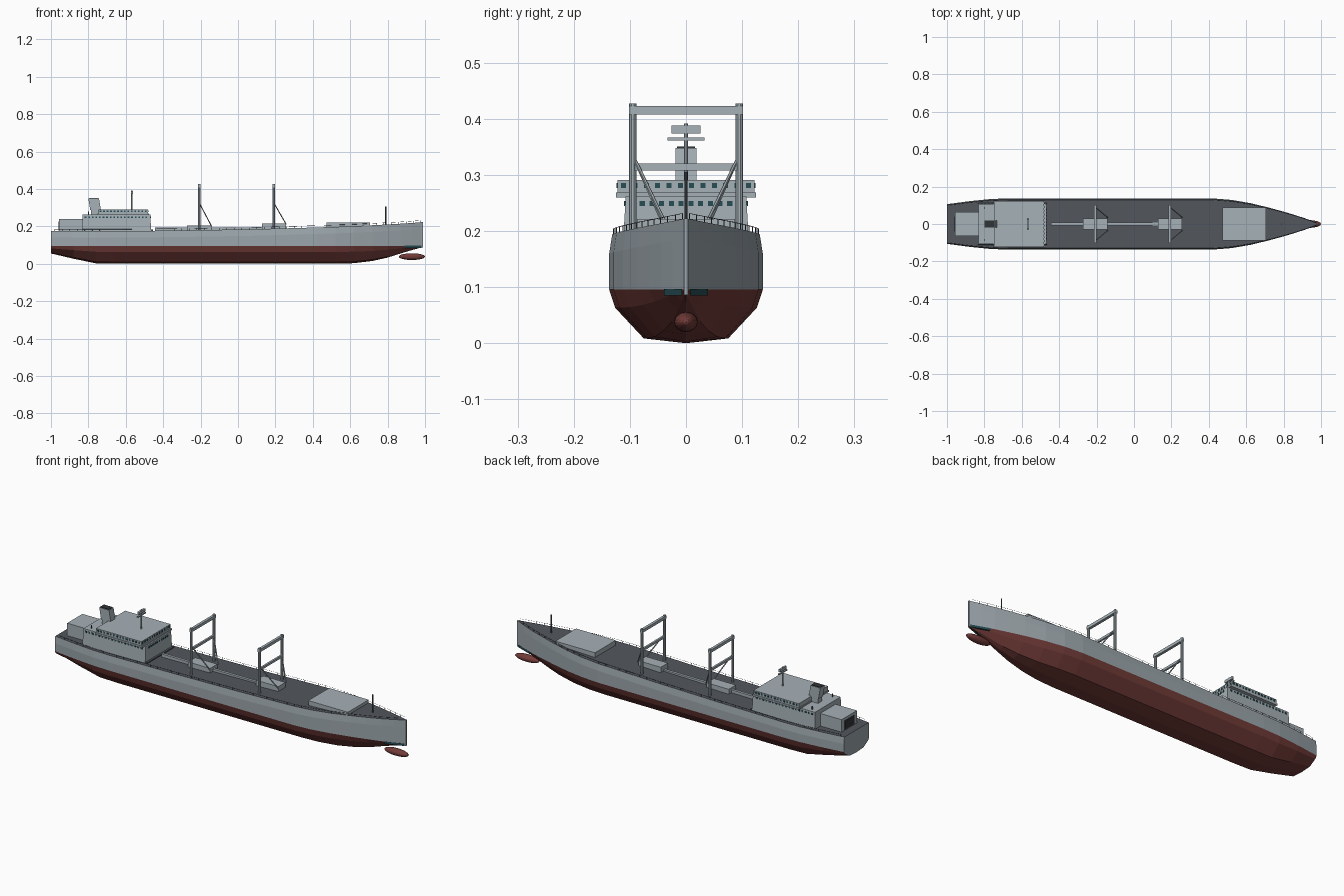
import bpy, bmesh, math
from mathutils import Vector

if "Cube" in bpy.data.objects:
    bpy.data.objects.remove(bpy.data.objects["Cube"])


def material(name, rgb):
    m = bpy.data.materials.new(name)
    m.diffuse_color = (*rgb, 1)
    m.use_nodes = True
    m.node_tree.nodes["Principled BSDF"].inputs["Base Color"].default_value = m.diffuse_color
    return m


GREY = material("hull_grey", (0.33, 0.38, 0.41))
LIGHT = material("house_grey", (0.38, 0.44, 0.47))
RED = material("bottom_red", (0.17, 0.045, 0.04))
DECK = material("deck_dark", (0.085, 0.095, 0.11))
GLASS = material("window_teal", (0.02, 0.075, 0.09))
DARK = material("black_grey", (0.03, 0.035, 0.04))


def finish(name, bm, *mats):
    bmesh.ops.recalc_face_normals(bm, faces=bm.faces)
    me = bpy.data.meshes.new(name)
    bm.to_mesh(me)
    bm.free()
    for m in mats:
        me.materials.append(m)
    ob = bpy.data.objects.new(name, me)
    bpy.context.collection.objects.link(ob)
    return ob


def add_box(bm, lo, hi, taper=(1, 1), shift=0):
    """Box between two corners; the top can taper and lean along x."""
    c = (Vector(lo) + Vector(hi)) / 2
    s = Vector(hi) - Vector(lo)
    for v in bmesh.ops.create_cube(bm, size=1)["verts"]:
        top = v.co.z > 0
        tx, ty = taper if top else (1, 1)
        v.co = c + Vector((v.co.x * s.x * tx + (shift if top else 0), v.co.y * s.y * ty, v.co.z * s.z))


def box(name, lo, hi, mat=LIGHT, **kw):
    bm = bmesh.new()
    add_box(bm, lo, hi, **kw)
    return finish(name, bm, mat)


def add_rod(bm, a, b, r, sides=8):
    a, b = Vector(a), Vector(b)
    d = b - a
    vs = bmesh.ops.create_cone(bm, cap_ends=True, segments=sides, radius1=r, radius2=r, depth=d.length)["verts"]
    q = d.to_track_quat("Z", "Y")
    for v in vs:
        v.co = q @ v.co + (a + b) / 2


# Hull stations: x, half beam, keel height, deck height, bilge fullness
WL = 0.096
ST = [(-1.0, 0.106, 0.055, 0.174, 0.55), (-0.88, 0.122, 0.027, 0.174, 0.55),
      (-0.76, 0.134, 0.002, 0.174, 0.55), (-0.66, 0.137, 0, 0.174, 0.55),
      (-0.3, 0.137, 0, 0.178, 0.55), (0.1, 0.137, 0, 0.185, 0.55),
      (0.42, 0.137, 0, 0.194, 0.55), (0.52, 0.129, 0, 0.197, 0.54),
      (0.62, 0.112, 0.003, 0.201, 0.5), (0.72, 0.088, 0.015, 0.206, 0.45),
      (0.80, 0.066, 0.033, 0.210, 0.38), (0.87, 0.045, 0.055, 0.214, 0.32),
      (0.93, 0.024, 0.073, 0.218, 0.3), (0.985, 0.003, 0.088, 0.222, 0.3)]


def sheer(x):
    for a, b in zip(ST, ST[1:]):
        if x <= b[0]:
            t = (x - a[0]) / (b[0] - a[0])
            return (a[1] + (b[1] - a[1]) * t) * 0.96, a[3] + (b[3] - a[3]) * t


bm = bmesh.new()
rings = []
for x, b, k, d, f in ST:
    h = WL - k
    half = [(b * 0.96, d), (b, d - 0.035), (b, WL), (b * (0.62 + 0.55 * f), k + h * 0.66), (b * f, k + h * 0.09)]
    pts = half + [(0, k)] + [(-y, z) for y, z in reversed(half)]
    rings.append([bm.verts.new((x, y, z)) for y, z in pts])
for r, s in zip(rings, rings[1:]):
    n = len(r)
    for i in range(n):
        j = (i + 1) % n
        face = bm.faces.new((r[i], s[i], s[j], r[j]))
        face.material_index = 2 if j == 0 else (1 if 2 <= i <= 7 else 0)
for r in (rings[0], rings[-1]):
    bm.faces.new(r)
hull = finish("hull", bm, GREY, RED, DECK)

# Bulbous bow, stem bar and dark bow patches
bm = bmesh.new()
for v in bmesh.ops.create_uvsphere(bm, u_segments=16, v_segments=12, radius=1)["verts"]:
    v.co = Vector((0.93 + v.co.z * 0.07, v.co.x * 0.021, 0.038 + v.co.y * 0.018))
bulb = finish("bulbous_bow", bm, RED)
box("stem_bar", (0.979, -0.004, 0.086), (0.988, 0.004, 0.222), GREY)
bm = bmesh.new()
for s in (-1, 1):
    ring = [[bm.verts.new((x, s * y, z)) for x, y in ((0.89, 0.012), (0.89, 0.039), (0.98, 0.007))]
            for z in (0.085, 0.0965)]
    for t in ring:
        bm.faces.new(t)
    for i in range(3):
        j = (i + 1) % 3
        bm.faces.new((ring[0][i], ring[0][j], ring[1][j], ring[1][i]))
finish("bow_patches", bm, GLASS)

# Superstructure
box("lower_house", (-0.834, -0.113, 0.165), (-0.465, 0.113, 0.262), taper=(0.985, 0.95))
box("bridge_deck", (-0.75, -0.125, 0.260), (-0.475, 0.125, 0.269))
box("bridge", (-0.747, -0.122, 0.267), (-0.481, 0.122, 0.291))
box("aft_house", (-0.957, -0.064, 0.165), (-0.83, 0.064, 0.240))
box("aft_door", (-0.959, -0.04, 0.178), (-0.95, 0.04, 0.225), DARK)
box("funnel", (-0.79, -0.019, 0.288), (-0.733, 0.019, 0.348), shift=-0.01)
box("funnel_base", (-0.785, -0.016, 0.255), (-0.74, 0.016, 0.29))
box("funnel_cap", (-0.797, -0.016, 0.345), (-0.746, 0.016, 0.351), DARK)
box("house_step", (-0.467, -0.112, 0.165), (-0.455, 0.112, 0.182), DECK)

# Window rows: front, back and both sides
bm = bmesh.new()
w = 0.0045


def window_rows(x0, x1, xn, yw, yn, z, xf, ys):
    for i in range(xn):
        x = x0 + (x1 - x0) * i / (xn - 1)
        for s in (-1, 1):
            add_box(bm, (x - w, s * ys - 0.002, z - w), (x + w, s * ys + 0.002, z + w))
    for i in range(yn):
        y = -yw + 2 * yw * i / (yn - 1)
        add_box(bm, (xf - 0.002, y - w, z - w), (xf + 0.002, y + w, z + w))


window_rows(-0.735, -0.493, 14, 0.111, 12, 0.281, -0.481, 0.122)
window_rows(-0.815, -0.49, 18, 0.078, 10, 0.249, -0.4672, 0.1082)
finish("windows", bm, GLASS)

# Radar mast on the bridge, small aft posts and the foremast
bm = bmesh.new()
add_rod(bm, (-0.567, 0, 0.285), (-0.567, 0, 0.392), 0.004)
add_box(bm, (-0.571, -0.033, 0.361), (-0.563, 0.033, 0.367))
add_box(bm, (-0.572, -0.026, 0.374), (-0.562, 0.026, 0.388))
finish("radar_mast", bm, LIGHT)
bm = bmesh.new()
add_rod(bm, (0.79, 0, 0.2), (0.79, 0, 0.305), 0.003)
for s in (-1, 1):
    add_rod(bm, (-0.80, s * 0.085, 0.255), (-0.80, s * 0.085, 0.278), 0.003)
finish("foremast_and_posts", bm, DECK)

# Cargo gantries with their deck blocks
for tag, px, top in (("aft", -0.207, 0.205), ("fore", 0.192, 0.215)):
    bm = bmesh.new()
    for s in (-1, 1):
        add_rod(bm, (px, s * 0.095, 0.17), (px, s * 0.095, 0.427), 0.0068, 10)
        add_rod(bm, (px, s * 0.09, 0.325), (px + 0.066, s * 0.035, top - 0.005), 0.003, 6)
    add_box(bm, (px - 0.007, -0.102, 0.408), (px + 0.007, 0.102, 0.423))
    add_box(bm, (px - 0.005, -0.098, 0.308), (px + 0.005, 0.098, 0.320))
    finish(tag + "_gantry", bm, LIGHT)
    box(tag + "_deck_block", (px - 0.065, -0.03, 0.17), (px + 0.065, 0.03, top))
box("centre_pipe_run", (-0.445, -0.007, 0.17), (0.15, 0.007, 0.193))
box("fore_hatch", (0.473, -0.087, 0.185), (0.705, 0.087, 0.221))

# Deck railing: stanchions and a thin top rail
bm = bmesh.new()
xs = [-0.98 + 0.04 * i for i in range(49)] + [0.975]
for s in (-1, 1):
    tops = []
    for x in xs:
        y, z = sheer(x)
        y *= 0.985
        add_rod(bm, (x, s * y, z - 0.002), (x, s * y, z + 0.010), 0.0009, 4)
        tops.append((x, s * y, z + 0.010))
    for a, b in zip(tops, tops[1:]):
        add_rod(bm, a, b, 0.0006, 4)
finish("railing", bm, DECK)

# Smooth the rounded parts, keeping hard edges
for ob in bpy.context.view_layer.objects:
    ob.select_set(ob in (hull, bulb))
bpy.context.view_layer.objects.active = hull
bpy.ops.object.shade_smooth_by_angle(angle=math.radians(25))
